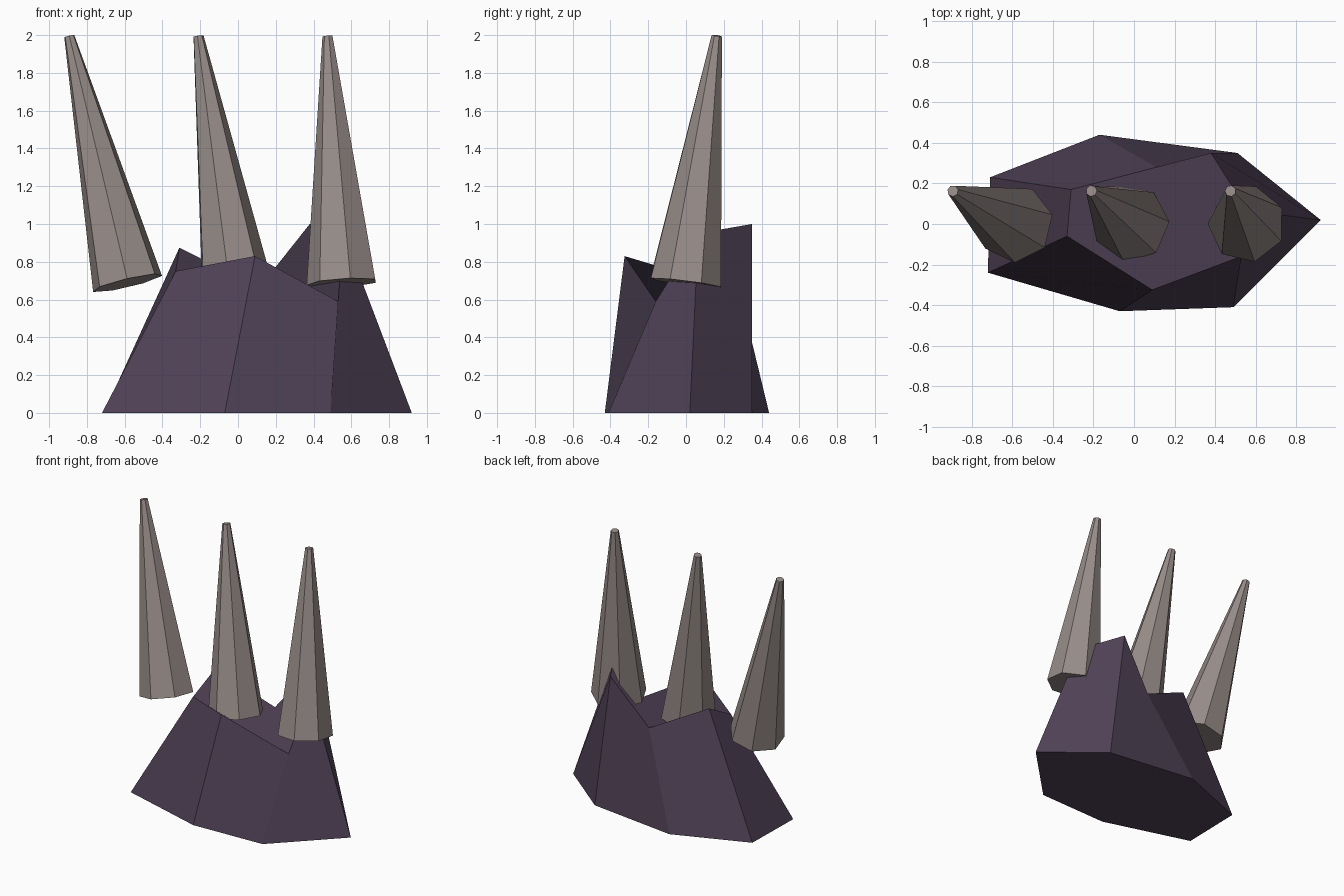
import bpy, bmesh, math
from mathutils import Vector

if "Cube" in bpy.data.objects:
    bpy.data.objects.remove(bpy.data.objects["Cube"])


def material(name, rgb):
    m = bpy.data.materials.new(name)
    m.diffuse_color = (*rgb, 1)
    m.use_nodes = True
    m.node_tree.nodes["Principled BSDF"].inputs["Base Color"].default_value = m.diffuse_color
    return m


def loft(name, bottom, top, mat):
    """Flat-faced solid between two rings with the same number of points."""
    bm = bmesh.new()
    lo = [bm.verts.new(p) for p in bottom]
    hi = [bm.verts.new(p) for p in top]
    n = len(lo)
    bm.faces.new(lo[::-1])
    bm.faces.new(hi)
    for i in range(n):
        j = (i + 1) % n
        bm.faces.new((lo[i], lo[j], hi[j], hi[i]))
    me = bpy.data.meshes.new(name)
    bm.to_mesh(me)
    bm.free()
    me.materials.append(mat)
    ob = bpy.data.objects.new(name, me)
    bpy.context.collection.objects.link(ob)
    return ob


def ring(center, axis, radius, start, sides=7):
    """Regular ring of points perpendicular to an axis."""
    q = Vector((0, 0, 1)).rotation_difference(axis)
    pts = []
    for i in range(sides):
        a = math.radians(start) + math.tau * i / sides
        pts.append(center + q @ Vector((radius * math.cos(a), radius * math.sin(a), 0)))
    return pts


rock_mat = material("dark purple rock", (0.078, 0.053, 0.092))
spike_mat = material("grey brown horn", (0.31, 0.265, 0.25))

# Jagged seven-sided rock
foot = [(0.92, 0.02, 0), (0.51, 0.35, 0), (-0.17, 0.44, 0), (-0.71, 0.23, 0),
        (-0.72, -0.24, 0), (-0.07, -0.43, 0), (0.49, -0.41, 0)]
crown = [(0.56, 0.065, 0.95), (0.38, 0.35, 1.0), (0.11, 0.28, 0.66), (-0.31, 0.17, 0.875),
         (-0.33, -0.06, 0.75), (0.09, -0.325, 0.83), (0.53, -0.16, 0.59)]
loft("rock_base", foot, crown, rock_mat)

# Three leaning tapered spikes: base x, tip x, twist in degrees
spikes = [(-0.585, -0.893, 13), (-0.015, -0.21, 3), (0.555, 0.475, 25)]
for k, (bx, tx, twist) in enumerate(spikes, 1):
    base, tip = Vector((bx, 0, 0.688)), Vector((tx, 0.163, 1.994))
    axis = (tip - base).normalized()
    loft(f"spike_{k}", ring(base, axis, 0.192, twist), ring(tip, axis, 0.028, twist), spike_mat)
